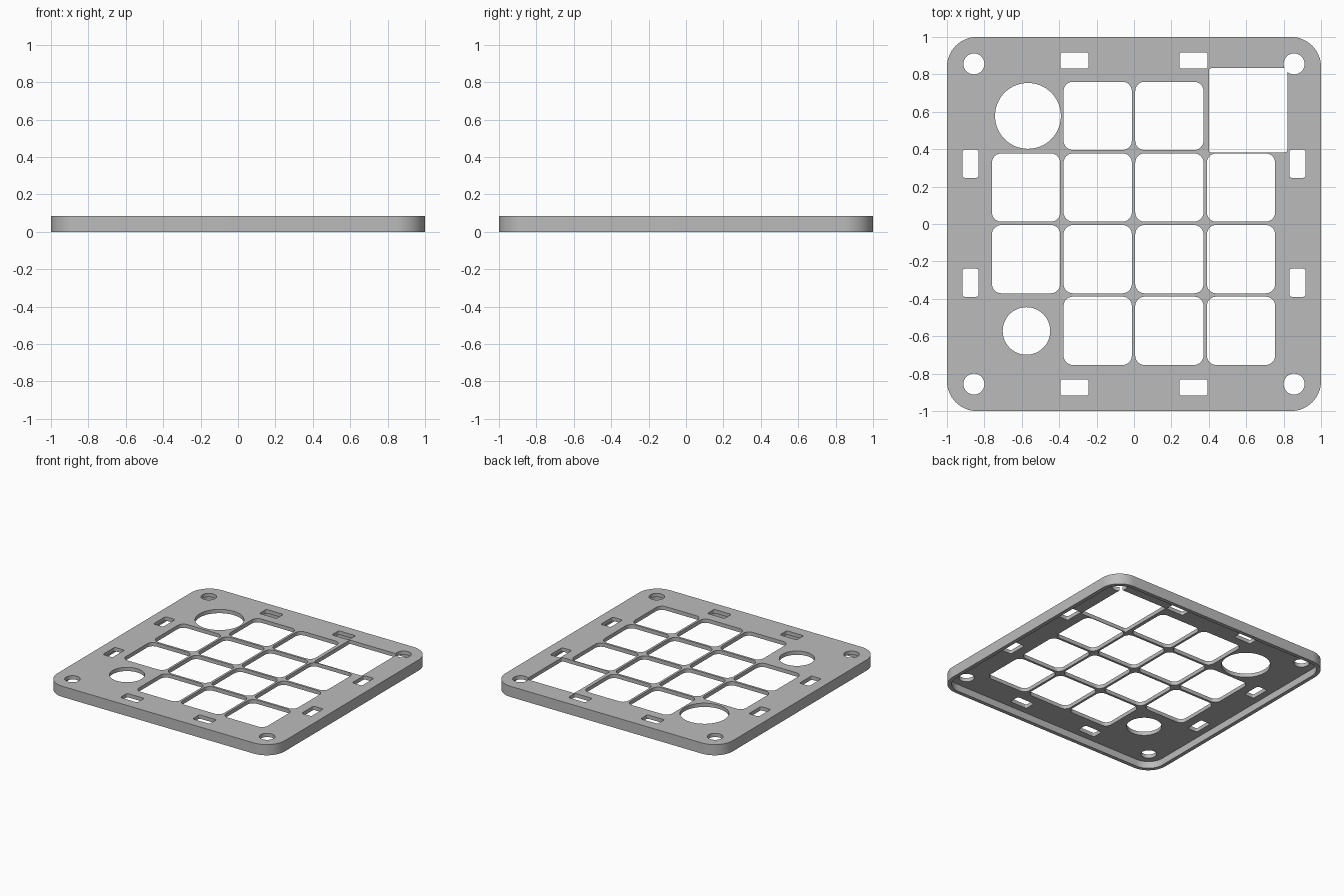
import bpy
import bmesh
from math import cos, sin, pi

if "Cube" in bpy.data.objects:
    bpy.data.objects.remove(bpy.data.objects["Cube"], do_unlink=True)

HEIGHT = 0.085      # overall height
SHEET = 0.03        # thickness of the perforated sheet
RIM = 0.03          # width of the downward rim
PITCH = 0.383
PAD = 0.365

grey = bpy.data.materials.new("plain grey")
grey.use_nodes = True
grey.diffuse_color = (0.5, 0.5, 0.5, 1)
grey.node_tree.nodes["Principled BSDF"].inputs["Base Color"].default_value = (0.5, 0.5, 0.5, 1)


def prism(name, x, y, w, h, r, z0, z1, steps=8):
    """Upright prism with a rounded rectangle outline (a circle if r is half its size)."""
    bm = bmesh.new()
    is_circle = 2 * r >= min(w, h)
    verts = []
    for k, (sx, sy) in enumerate([(1, 1), (-1, 1), (-1, -1), (1, -1)]):
        for i in range(steps if is_circle else steps + 1):
            a = (k + i / steps) * pi / 2
            verts.append(bm.verts.new((x + sx * (w / 2 - r) + r * cos(a),
                                       y + sy * (h / 2 - r) + r * sin(a), z0)))
    base = bm.faces.new(verts)
    top = bmesh.ops.extrude_face_region(bm, geom=[base])["geom"]
    bmesh.ops.translate(bm, vec=(0, 0, z1 - z0),
                        verts=[v for v in top if isinstance(v, bmesh.types.BMVert)])
    bmesh.ops.recalc_face_normals(bm, faces=bm.faces)
    mesh = bpy.data.meshes.new(name)
    bm.to_mesh(mesh)
    bm.free()
    mesh.materials.append(grey)
    obj = bpy.data.objects.new(name, mesh)
    bpy.context.collection.objects.link(obj)
    return obj


def hole(x, y, w, h, r, steps=8):
    return prism("hole_cutter", x, y, w, h, r, -0.1, 0.2, steps)


def round_hole(x, y, r):
    return hole(x, y, 2 * r, 2 * r, r, 16)


# Outer body
plate = prism("cover_plate", 0, 0, 2, 2, 0.16, 0, HEIGHT, 16)

# Hollow underside, leaving a rim
inner = 2 - 2 * RIM
cutters = [prism("underside_cutter", 0, 0, inner, inner, 0.16 - RIM, -0.1, HEIGHT - SHEET, 16)]

# Grid of pad openings, with three corners used for other openings
for col in range(4):
    for row in range(4):
        if (col, row) not in [(0, 0), (0, 3), (3, 3)]:
            cutters.append(hole(-0.577 + col * PITCH, -0.571 + row * PITCH, PAD, PAD, 0.05))

# Screen opening and two round openings
cutters.append(hole(0.61, 0.608, 0.42, 0.45, 0.012, 4))
cutters.append(round_hole(-0.567, 0.578, 0.176))
cutters.append(round_hole(-0.575, -0.572, 0.127))

# Screw holes and edge slots
for sx in (-1, 1):
    for sy in (-1, 1):
        cutters.append(round_hole(sx * 0.856, sy * 0.856, 0.056))
        cutters.append(hole(sx * 0.318, sy * 0.874, 0.15, 0.086, 0.012, 4))
        cutters.append(hole(sx * 0.874, sy * 0.318 + 0.004, 0.086, 0.15, 0.012, 4))

# Cut everything out of the plate
bpy.ops.object.select_all(action='DESELECT')
plate.select_set(True)
bpy.context.view_layer.objects.active = plate
for cutter in cutters:
    mod = plate.modifiers.new("cut", 'BOOLEAN')
    mod.operation = 'DIFFERENCE'
    mod.solver = 'EXACT'
    mod.object = cutter
    bpy.ops.object.modifier_apply(modifier=mod.name)
    bpy.data.objects.remove(cutter, do_unlink=True)

bpy.ops.object.shade_smooth_by_angle(angle=pi / 6)
